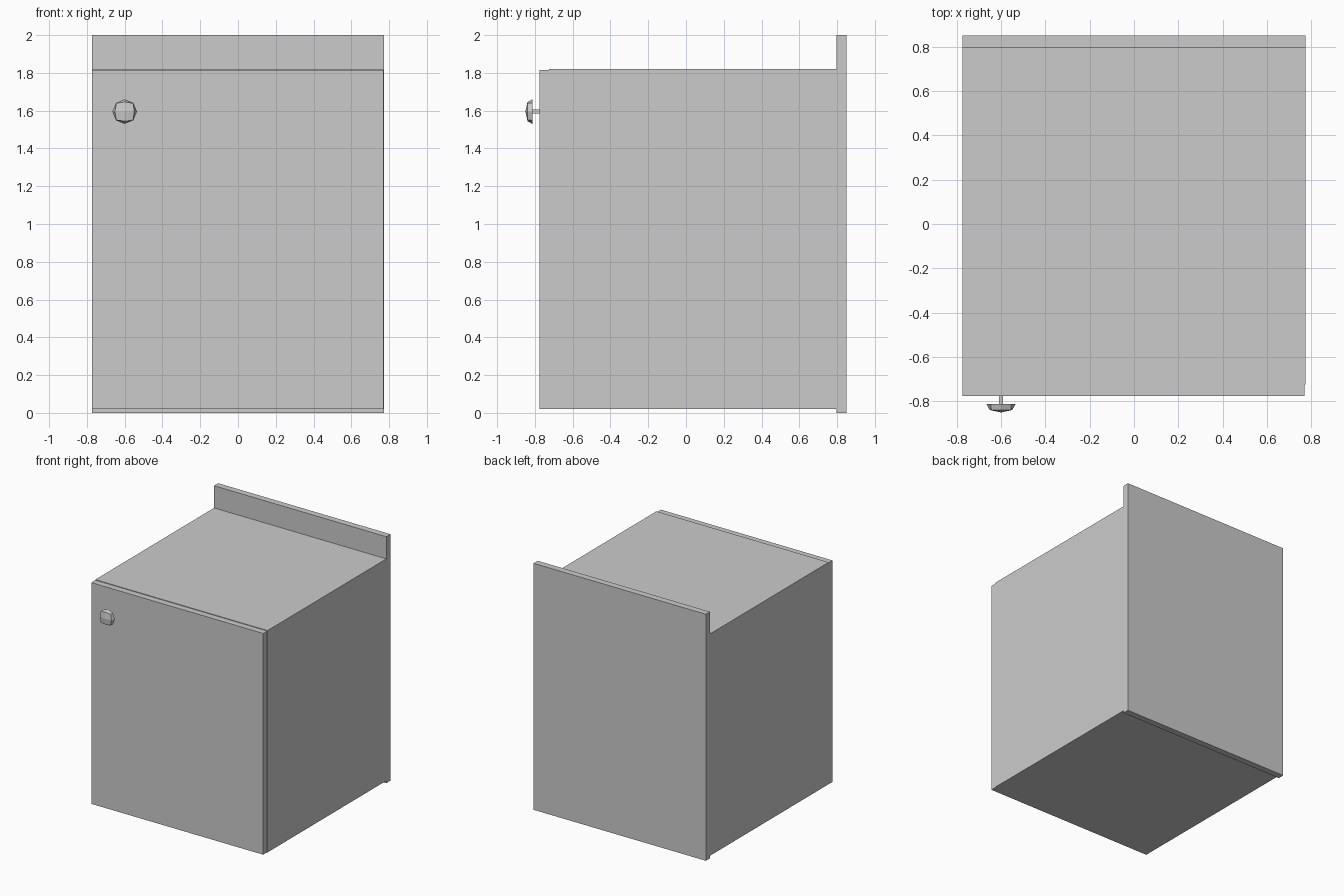
import bpy, bmesh
from math import cos, sin, pi
from mathutils import Matrix

if "Cube" in bpy.data.objects:
    bpy.data.objects.remove(bpy.data.objects["Cube"])


def finish(bm, name):
    bmesh.ops.recalc_face_normals(bm, faces=bm.faces)
    mesh = bpy.data.meshes.new(name)
    bm.to_mesh(mesh)
    bm.free()
    obj = bpy.data.objects.new(name, mesh)
    bpy.context.collection.objects.link(obj)
    return obj


def box(name, x, y, z):
    bm = bmesh.new()
    size = [b - a for a, b in (x, y, z)]
    mid = [(a + b) / 2 for a, b in (x, y, z)]
    bmesh.ops.create_cube(bm, size=1, matrix=Matrix.Translation(mid) @ Matrix.Diagonal((*size, 1)))
    return finish(bm, name)


# Cabinet carcass, tall back panel and front door
W = 0.773
box("cabinet_body", (-W, W), (-0.725, 0.797), (0.02, 1.82))
box("back_panel", (-W, W), (0.797, 0.85), (0, 2))
box("door", (-W, W - 0.004), (-0.776, -0.725), (0.02, 1.815))

# Knob stem
KX, KZ = -0.6, 1.595
box("knob_stem", (KX - 0.01, KX + 0.01), (-0.82, -0.774), (KZ - 0.01, KZ + 0.01))

# Faceted knob head: octagonal back rim, bowed square front ring, shallow dome
bm = bmesh.new()


def ring(r_side, r_corner, y):
    verts = []
    for i in range(8):
        r, a = (r_corner if i % 2 else r_side), i * pi / 4
        verts.append(bm.verts.new((KX + r * cos(a), y, KZ + r * sin(a))))
    return verts


back = ring(0.065, 0.065, -0.813)
front = ring(0.051, 0.063, -0.839)
tip = bm.verts.new((KX, -0.85, KZ))
bm.faces.new(back)
for i in range(8):
    j = (i + 1) % 8
    bm.faces.new((back[i], back[j], front[j], front[i]))
for i in range(0, 8, 2):
    bm.faces.new((tip, front[i], front[i + 1], front[(i + 2) % 8]))
finish(bm, "knob_head")
